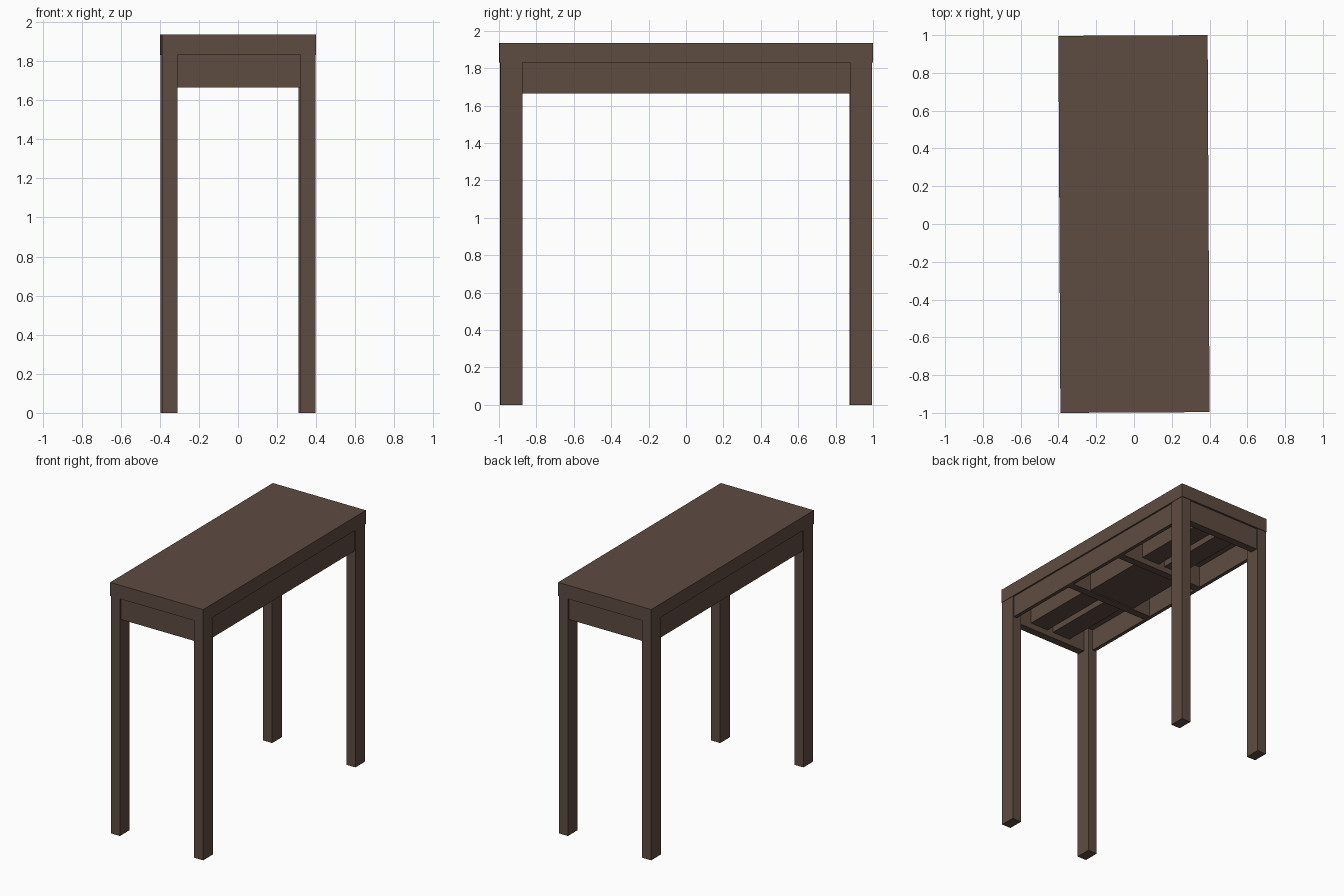
import bpy
import bmesh
import math
from mathutils import Matrix, Vector

cube = bpy.data.objects.get("Cube")
if cube:
    bpy.data.objects.remove(cube, do_unlink=True)

# One dark wood colour for the whole table
wood = bpy.data.materials.new("dark_brown_wood")
wood.use_nodes = True
colour = (0.112, 0.072, 0.053, 1.0)
wood.diffuse_color = colour
wood.node_tree.nodes["Principled BSDF"].inputs["Base Color"].default_value = colour

# The table stands very slightly turned
TURN = Matrix.Rotation(math.radians(0.3), 4, "Z")


def box(name, x, y, z):
    """Box spanning the given (low, high) range on each axis."""
    lo, hi = (Vector(c) for c in zip(x, y, z))
    bm = bmesh.new()
    bmesh.ops.create_cube(bm, size=1)
    bmesh.ops.scale(bm, vec=hi - lo, verts=bm.verts)
    bmesh.ops.translate(bm, vec=(lo + hi) / 2, verts=bm.verts)
    bmesh.ops.transform(bm, matrix=TURN, verts=bm.verts)
    mesh = bpy.data.meshes.new(name)
    bm.to_mesh(mesh)
    bm.free()
    mesh.materials.append(wood)
    obj = bpy.data.objects.new(name, mesh)
    bpy.context.collection.objects.link(obj)
    return obj


def side(sign, near, far):
    """Range between two distances from the centre, on one side."""
    return tuple(sorted((sign * near, sign * far)))


TOP_BASE = 1.83
APRON_BASE = 1.665

# Thick table top
box("table_top", (-0.395, 0.395), (-0.998, 0.998), (TOP_BASE, 1.935))

for sx, x_name in ((1, "left"), (-1, "right")):
    # Long apron, set back slightly from the leg faces
    box(f"{x_name}_apron", side(sx, 0.355, 0.383), (-0.875, 0.875), (APRON_BASE, TOP_BASE))
    for sy, y_name in ((-1, "front"), (1, "back")):
        # Corner leg
        box(f"{y_name}_{x_name}_leg", side(sx, 0.315, 0.392), side(sy, 0.875, 0.993), (0, TOP_BASE))
        # Slide rail under the top in each end bay
        box(f"{y_name}_{x_name}_slide", side(sx, 0.025, 0.18), side(sy, 0.3, 0.925), (1.71, TOP_BASE))

for sy, y_name in ((-1, "front"), (1, "back")):
    # Short apron and inner cross rail
    box(f"{y_name}_apron", (-0.315, 0.315), side(sy, 0.925, 0.983), (APRON_BASE, TOP_BASE))
    box(f"{y_name}_cross_rail", (-0.355, 0.355), side(sy, 0.245, 0.305), (APRON_BASE, TOP_BASE))

# Block between the cross rails
box("centre_block", (-0.2, 0.2), (-0.245, 0.245), (1.672, TOP_BASE))
